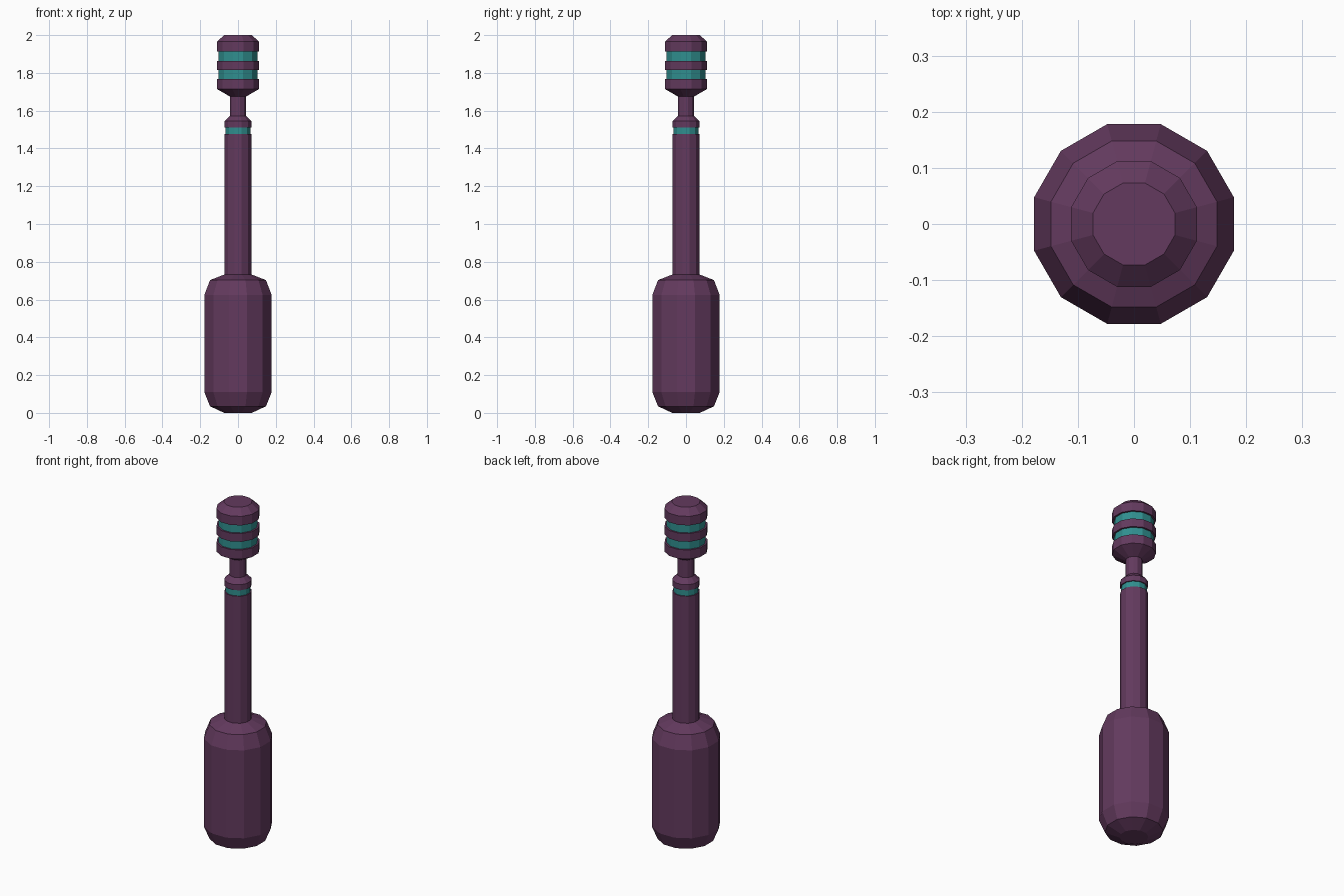
import bpy, bmesh, math

if "Cube" in bpy.data.objects:
    bpy.data.objects.remove(bpy.data.objects["Cube"])

SIDES = 12


def material(name, color):
    m = bpy.data.materials.new(name)
    m.diffuse_color = (*color, 1)
    m.use_nodes = True
    m.node_tree.nodes["Principled BSDF"].inputs["Base Color"].default_value = m.diffuse_color
    return m


PURPLE = material("plum", (0.125, 0.042, 0.112))
TEAL = material("teal", (0.03, 0.28, 0.28))


def lathe(name, profile, mat):
    """Faceted turned part; profile is (half width across flats, z), r = 0 closes an end."""
    bm = bmesh.new()
    rings = []
    for r, z in profile:
        if r == 0:
            rings.append(None)
            continue
        R = r / math.cos(math.pi / SIDES)
        rings.append([bm.verts.new((R * math.cos(a), R * math.sin(a), z))
                      for a in (2 * math.pi * (i + 0.5) / SIDES for i in range(SIDES))])
    for low, high in zip(rings, rings[1:]):
        if low is None:
            bm.faces.new(high[::-1])
        elif high is None:
            bm.faces.new(low)
        else:
            for i in range(SIDES):
                j = (i + 1) % SIDES
                bm.faces.new((low[i], low[j], high[j], high[i]))
    me = bpy.data.meshes.new(name)
    bm.to_mesh(me)
    bm.free()
    me.materials.append(mat)
    ob = bpy.data.objects.new(name, me)
    bpy.context.collection.objects.link(ob)


SHAFT, GROOVE, NECK, HEAD, CORE = 0.071, 0.065, 0.043, 0.112, 0.102

# Handle, shaft and the neck above it
lathe("handle", [(0, 0), (0.073, 0), (0.148, 0.035), (0.178, 0.11), (0.178, 0.625),
                 (0.148, 0.703), (SHAFT, 0.733)], PURPLE)
lathe("shaft", [(SHAFT, 0.733), (SHAFT, 1.477), (GROOVE, 1.477)], PURPLE)
lathe("shaft_band", [(GROOVE, 1.477), (GROOVE, 1.512)], TEAL)
lathe("collar", [(GROOVE, 1.512), (SHAFT, 1.512), (SHAFT, 1.545), (NECK, 1.573)], PURPLE)
lathe("neck", [(NECK, 1.573), (NECK, 1.675)], PURPLE)

# Ribbed head with coloured grooves
lathe("head_base", [(NECK, 1.675), (HEAD, 1.715), (HEAD, 1.768), (CORE, 1.768)], PURPLE)
lathe("head_rib", [(CORE, 1.816), (HEAD, 1.816), (HEAD, 1.864), (CORE, 1.864)], PURPLE)
lathe("head_cap", [(CORE, 1.912), (HEAD, 1.912), (HEAD, 1.965), (0.073, 2.0), (0, 2.0)], PURPLE)
for i, z in enumerate((1.768, 1.864)):
    lathe(f"head_band_{i + 1}", [(CORE, z), (CORE, z + 0.048)], TEAL)
